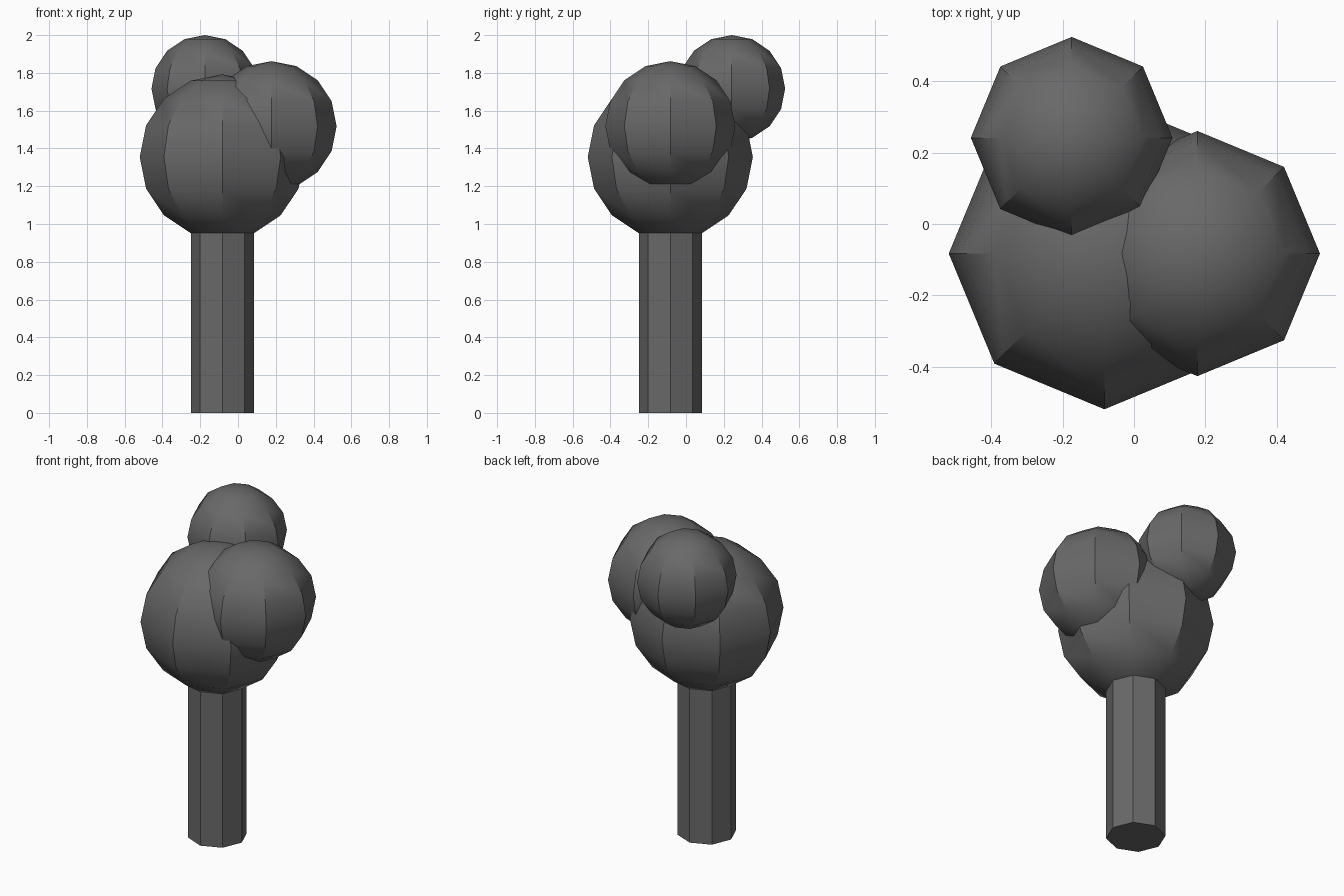
import bpy
import math

if "Cube" in bpy.data.objects:
    bpy.data.objects.remove(bpy.data.objects["Cube"], do_unlink=True)

# One plain grey for the whole tree
GREY = (0.14, 0.14, 0.14, 1.0)
grey = bpy.data.materials.new("dark grey")
grey.use_nodes = True
grey.diffuse_color = GREY
bsdf = next(n for n in grey.node_tree.nodes if n.type == 'BSDF_PRINCIPLED')
bsdf.inputs["Base Color"].default_value = GREY


def finish(name):
    """Name the new object, colour it and smooth its shallow edges."""
    obj = bpy.context.object
    obj.name = name
    obj.data.name = name
    obj.data.materials.append(grey)
    bpy.ops.object.shade_smooth_by_angle(angle=math.radians(30))


def foliage(name, centre, radius):
    bpy.ops.mesh.primitive_uv_sphere_add(
        segments=8, ring_count=8, radius=radius, location=centre)
    finish(name)


# Octagonal trunk, its top tucked into the main foliage
TRUNK_HEIGHT = 0.96
bpy.ops.mesh.primitive_cylinder_add(
    vertices=8, radius=0.167, depth=TRUNK_HEIGHT,
    location=(-0.083, -0.083, TRUNK_HEIGHT / 2))
finish("trunk")

# Three overlapping foliage balls
foliage("main_foliage", (-0.083, -0.083, 1.355), 0.437)
foliage("left_foliage", (0.178, -0.083, 1.518), 0.344)
foliage("back_foliage", (-0.175, 0.242, 1.717), 0.283)
